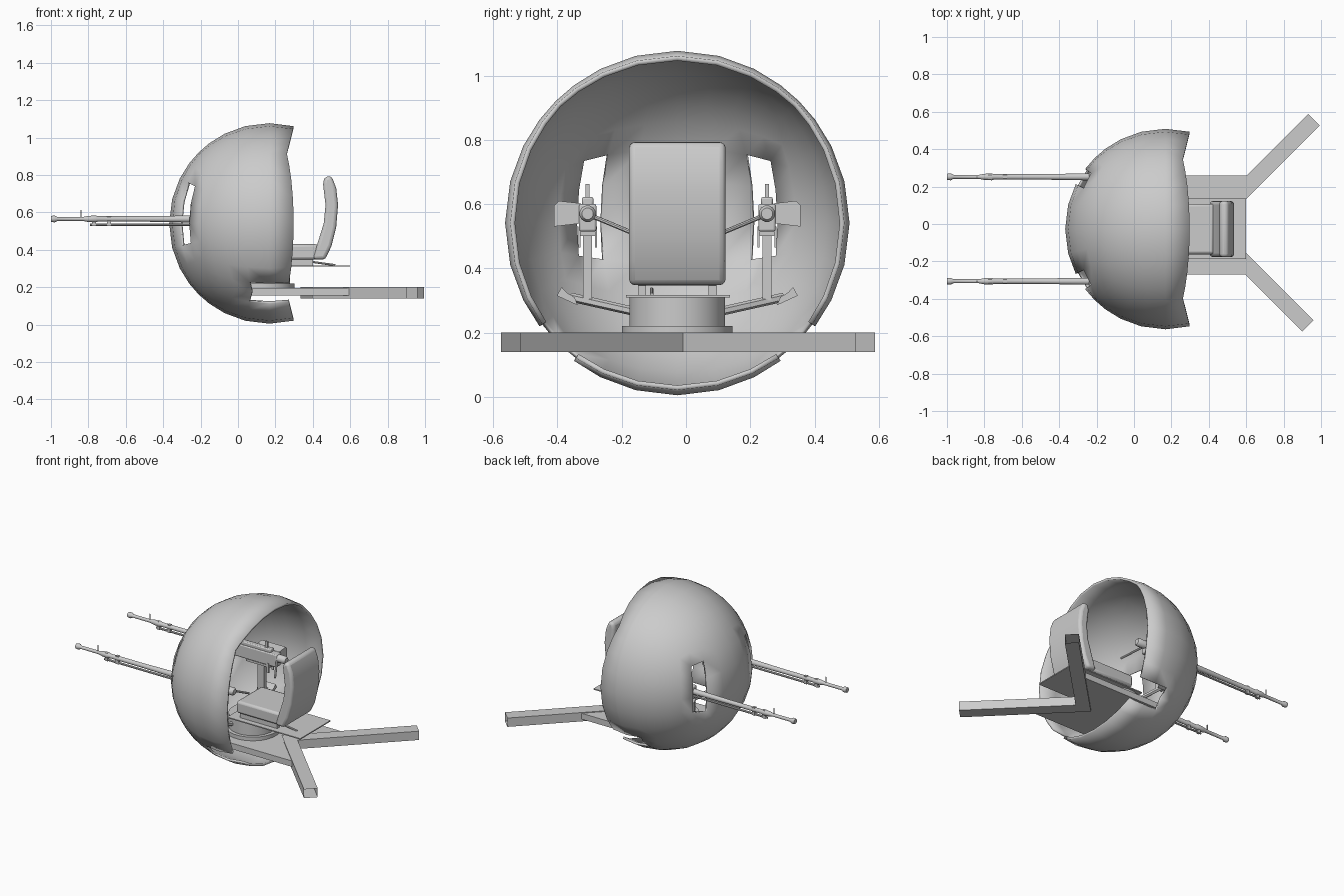
import bpy, bmesh, math
from mathutils import Vector

if "Cube" in bpy.data.objects:
    bpy.data.objects.remove(bpy.data.objects["Cube"])

CY = -0.027  # symmetry plane of turret


def finish(name, bm, smooth=True, bevel=0, seg=2):
    bmesh.ops.recalc_face_normals(bm, faces=bm.faces)
    me = bpy.data.meshes.new(name)
    bm.to_mesh(me)
    bm.free()
    ob = bpy.data.objects.new(name, me)
    bpy.context.collection.objects.link(ob)
    if bevel:
        m = ob.modifiers.new("bevel", 'BEVEL')
        m.width, m.segments, m.limit_method = bevel, seg, 'ANGLE'
    if smooth:
        bpy.ops.object.select_all(action='DESELECT')
        ob.select_set(True)
        bpy.context.view_layer.objects.active = ob
        bpy.ops.object.shade_smooth_by_angle(angle=math.radians(40))
    return ob


def prism(name, pts, axis, lo, hi, **kw):
    """Extrude a 2D outline along y (points are x,z), x (y,z) or z (x,y)."""
    put = {'x': lambda a, b, t: (t, a, b), 'y': lambda a, b, t: (a, t, b),
           'z': lambda a, b, t: (a, b, t)}[axis]
    bm = bmesh.new()
    f = bm.faces.new([bm.verts.new(put(a, b, lo)) for a, b in pts])
    ext = bmesh.ops.extrude_face_region(bm, geom=[f])
    d = Vector(put(0, 0, hi - lo))
    bmesh.ops.translate(bm, vec=d, verts=[v for v in ext['geom'] if isinstance(v, bmesh.types.BMVert)])
    return finish(name, bm, **kw)


def box(name, x, y, z, **kw):
    return prism(name, [(x[0], z[0]), (x[1], z[0]), (x[1], z[1]), (x[0], z[1])], 'y', y[0], y[1], **kw)


def lathe(name, origin, direction, prof, n=12, caps=True):
    """Revolve (distance, radius) pairs about a direction."""
    q = Vector(direction).to_track_quat('Z', 'Y')
    bm = bmesh.new()
    rings = []
    for d, r in prof:
        rings.append([bm.verts.new(Vector(origin) + q @ Vector(
            (r * math.cos(2 * math.pi * (i + .5) / n), r * math.sin(2 * math.pi * (i + .5) / n), d))) for i in range(n)])
    for a, b in zip(rings, rings[1:]):
        for i in range(n):
            bm.faces.new((a[i], a[(i + 1) % n], b[(i + 1) % n], b[i]))
    if caps:
        bm.faces.new(rings[0])
        bm.faces.new(rings[-1])
    return finish(name, bm)


def rod(name, p, q, r, n=8, **kw):
    d = Vector(q) - Vector(p)
    return lathe(name, p, d, [(0, r), (d.length, r)], n, **kw)


# Spherical shell: gridded cube pushed onto a sphere, openings left out
bm = bmesh.new()
bmesh.ops.create_cube(bm, size=2)
bmesh.ops.subdivide_edges(bm, edges=bm.edges[:], cuts=7, use_grid_fill=True)
drop = []
for f in bm.faces:
    c = f.calc_center_median()
    y = abs(c.y)
    window = c.x < -.99 and .5 < y < .75 and -.25 < c.z < .5
    slot = abs(c.x) < .25 and ((y > .99 and c.z < -.75) or (c.z < -.99 and y > .75))
    if c.x > .25 or window or slot:
        drop.append(f)
bmesh.ops.delete(bm, geom=drop, context='FACES')
for v in bm.verts:
    v.co = v.co.normalized() * .536 + Vector((.168, CY, .541))
shell = finish("turret_shell", bm)
sol = shell.modifiers.new("thickness", 'SOLIDIFY')
sol.thickness, sol.offset = .015, -1

# Support frame: floor plate and two open-ended diagonal beams
prism("floor_plate", [(-.05, -.27), (.63, -.27), (.395, -.01), (.63, .26), (-.05, .26)],
      'z', .155, .195, smooth=False)
for name, a, b in (("support_beam_left", (.365, -.04), (.963, .558)),
                   ("support_beam_right", (.425, -.04), (.93, -.545))):
    a, b = Vector(a), Vector(b)
    n = (b - a).normalized().orthogonal() * .043
    bm = bmesh.new()
    ends = []
    for p in (a, b):
        ends.append([bm.verts.new((*(p + s * n), z)) for s, z in ((1, .14), (-1, .14), (-1, .2), (1, .2))])
    for i in range(4):
        j = (i + 1) % 4
        bm.faces.new((ends[0][i], ends[0][j], ends[1][j], ends[1][i]))
    finish(name, bm, smooth=False)

# Turntable pedestal
lathe("pedestal", (.13, CY, .19), (0, 0, 1),
      [(0, .173), (.03, .173), (.03, .15), (.12, .15)], 24)

# Seat on its base plate
box("seat_plate", (.05, .6), (-.187, .137), (.31, .317), smooth=False)
for s in (-1, 1):
    box("seat_rail", (.12, .40), (CY + s * .11 - .013, CY + s * .11 + .013), (.317, .35), smooth=False)
box("seat_cushion", (.10, .43), (CY - .135, CY + .135), (.347, .43), bevel=.015)
prism("seat_back", [(.40, .35), (.465, .347), (.50, .42), (.525, .52), (.535, .64), (.525, .73),
                    (.50, .795), (.462, .79), (.455, .75), (.468, .64), (.458, .54), (.43, .45)],
      'y', CY - .15, CY + .15, bevel=.018, seg=3)
rod("seat_lever", (.40, CY - .08, .335), (.52, CY - .08, .318), .006)

# Guns and their controls, one set per side
for side, s in (("right", -1), ("left", 1)):
    gy = CY + s * .279
    Y = lambda a, b: tuple(sorted((gy + s * a, gy + s * b)))
    lathe(side + "_barrel", (-1, gy, .565), (1, 0, 0),
          [(0, .017), (.02, .019), (.035, .011), (.17, .011), (.2, .017), (.24, .019),
           (.25, .015), (.5, .015), (.74, .019), (.8, .019)])
    rod(side + "_gas_tube", (-.79, gy, .534), (-.2, gy, .534), .007)
    for x in (-.77, -.69):
        box(side + "_barrel_band", (x - .01, x + .01), Y(-.009, .009), (.527, .582), smooth=False)
    box(side + "_front_sight", (-.842, -.836), Y(-.003, .003), (.57, .612), smooth=False)
    box(side + "_receiver", (-.24, .13), Y(-.027, .027), (.515, .6), bevel=.006)
    lathe(side + "_receiver_end", (.1, gy, .57), (1, 0, 0), [(0, .026), (.08, .026), (.09, .018)])
    box(side + "_receiver_cover", (-.18, .08), Y(-.018, .018), (.595, .622), bevel=.006)
    box(side + "_rear_sight", (.03, .05), Y(-.006, .006), (.62, .662), smooth=False)
    prism(side + "_ammo_box", [(gy + s * a, z) for a, z in
                               ((.02, .54), (.105, .53), (.105, .595), (.09, .61), (.02, .602))],
          'x', -.06, .12, smooth=False)
    # cradle, post and handle
    box(side + "_cradle", (-.1, .08), Y(-.024, .024), (.5, .515), smooth=False)
    for a in (-.026, .026):
        box(side + "_cradle_pin", (.06, .075), Y(a - .003, a + .003), (.465, .53), smooth=False)
    box(side + "_gun_post", (-.02, .03), Y(-.014, .014), (.3, .505), smooth=False)
    rod(side + "_handle", (.13, gy - s * .02, .56), (.2, gy - s * .14, .51), .007)
    # footrest arm with angled pedal
    rod(side + "_arm", (.07, CY + s * .13, .265), (.0, CY + s * .33, .31), .014, 6)
    prism(side + "_pedal", [(CY + s * a, z) for a, z in
                            ((.31, .285), (.375, .315), (.36, .342), (.345, .325), (.32, .31))],
          'x', -.06, .05, smooth=False)
